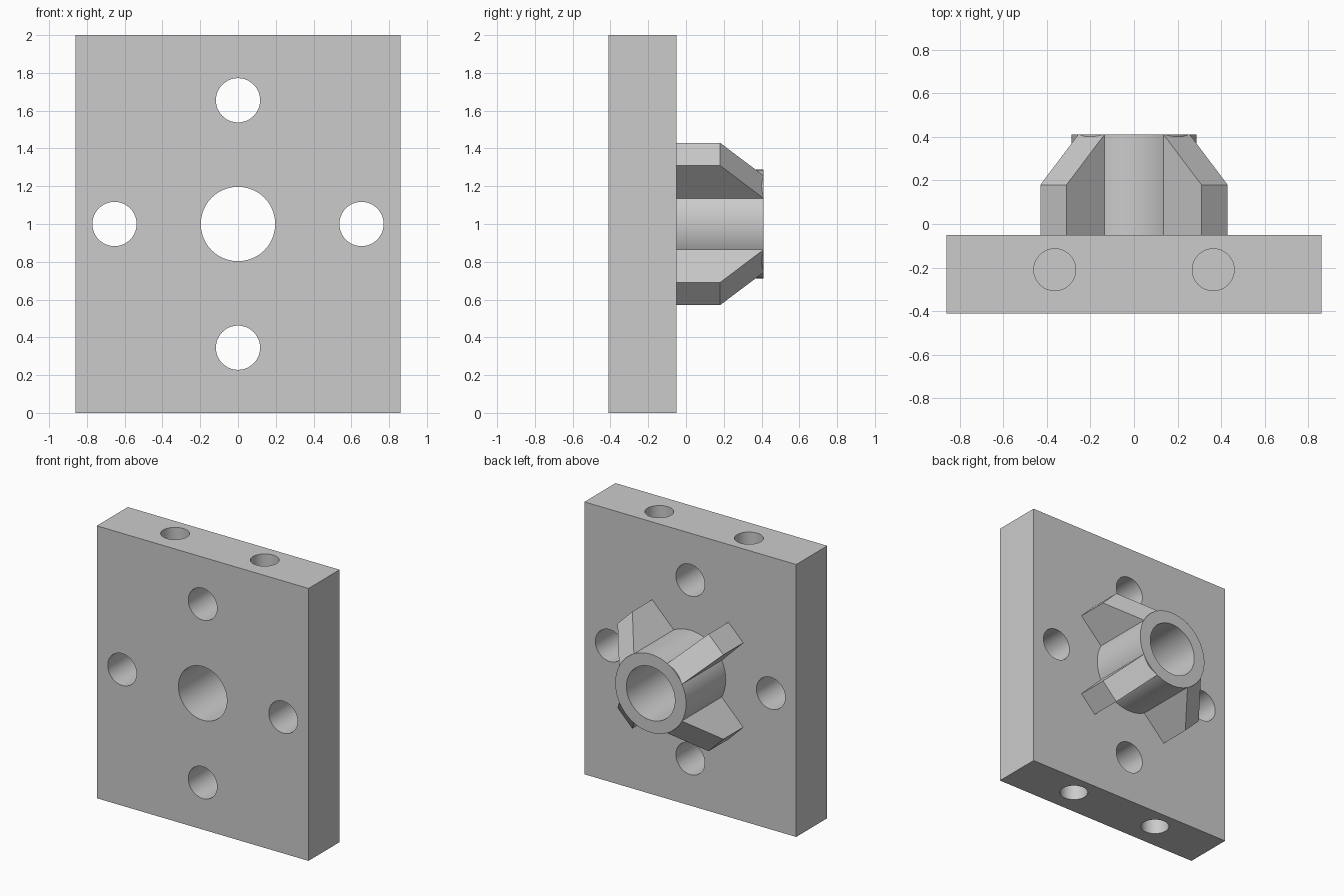
import bpy
import math
from mathutils import Matrix

cube = bpy.data.objects.get("Cube")
if cube:
    bpy.data.objects.remove(cube, do_unlink=True)

MID = 1.0                      # height of the hub axis
FRONT, BACK, END = -0.41, -0.05, 0.41
HALF_W, BORE, BOLT = 0.86, 0.197, 0.117

grey = bpy.data.materials.new("plain grey")
grey.use_nodes = True
grey.diffuse_color = (0.6, 0.6, 0.6, 1)
grey.node_tree.nodes["Principled BSDF"].inputs["Base Color"].default_value = (0.6, 0.6, 0.6, 1)


def rod(name, radius, start, end, x, other, axis):
    """Cylinder along y (other = z) or along z (other = y)."""
    mid = (start + end) / 2
    loc = (x, mid, other) if axis == "y" else (x, other, mid)
    rot = (math.pi / 2, 0, 0) if axis == "y" else (0, 0, 0)
    bpy.ops.mesh.primitive_cylinder_add(vertices=64, radius=radius, depth=end - start,
                                        location=loc, rotation=rot)
    obj = bpy.context.object
    obj.name = name
    return obj


def drill(target, cutters):
    for cutter in cutters:
        mod = target.modifiers.new("hole", "BOOLEAN")
        mod.operation = "DIFFERENCE"
        mod.solver = "EXACT"
        mod.object = cutter
        bpy.context.view_layer.objects.active = target
        bpy.ops.object.modifier_apply(modifier=mod.name)
        bpy.data.objects.remove(cutter, do_unlink=True)


def finish(obj):
    obj.data.materials.clear()
    obj.data.materials.append(grey)
    bpy.ops.object.select_all(action="DESELECT")
    obj.select_set(True)
    bpy.context.view_layer.objects.active = obj
    bpy.ops.object.shade_smooth_by_angle(angle=math.radians(30))


# Mounting plate
bpy.ops.mesh.primitive_cube_add(size=1, location=(0, (FRONT + BACK) / 2, MID))
plate = bpy.context.object
plate.name = "mounting_plate"
plate.scale = (2 * HALF_W, BACK - FRONT, 2)
bpy.ops.object.transform_apply(location=False, rotation=False, scale=True)

# Through holes: central bore and four bolt holes
holes = [rod("cutter", BORE, -0.6, 0.6, 0, MID, "y")]
for dx, dz in ((0.654, 0), (-0.654, 0), (0, 0.655), (0, -0.655)):
    holes.append(rod("cutter", BOLT, -0.6, 0.2, dx, MID + dz, "y"))

# Blind holes in the top and bottom edges
for x in (-0.364, 0.364):
    holes.append(rod("cutter", 0.096, 1.5, 2.2, x, -0.21, "z"))
    holes.append(rod("cutter", 0.096, -0.2, 0.5, x, -0.21, "z"))
drill(plate, holes)
finish(plate)

# Hub tube
hub = rod("hub_tube", 0.288, BACK, END, 0, MID, "y")
drill(hub, [rod("cutter", BORE, -0.6, 0.6, 0, MID, "y")])
finish(hub)

# Four diagonal fins with sloped ends, as (radius, y) profile
profile = [(0.23, BACK), (0.523, BACK), (0.523, 0.18), (0.278, END), (0.23, 0.4)]
n = len(profile)
for i in range(4):
    verts = [(r, y, side) for side in (-0.085, 0.085) for r, y in profile]
    faces = [tuple(range(n)), tuple(reversed(range(n, 2 * n)))]
    faces += [(k, k + n, (k + 1) % n + n, (k + 1) % n) for k in range(n)]
    mesh = bpy.data.meshes.new("fin")
    mesh.from_pydata(verts, [], [tuple(reversed(f)) for f in faces])
    mesh.transform(Matrix.Rotation(math.radians(45 + 90 * i), 4, "Y"))
    mesh.materials.append(grey)
    fin = bpy.data.objects.new(f"fin_{i + 1}", mesh)
    fin.location.z = MID
    bpy.context.collection.objects.link(fin)
